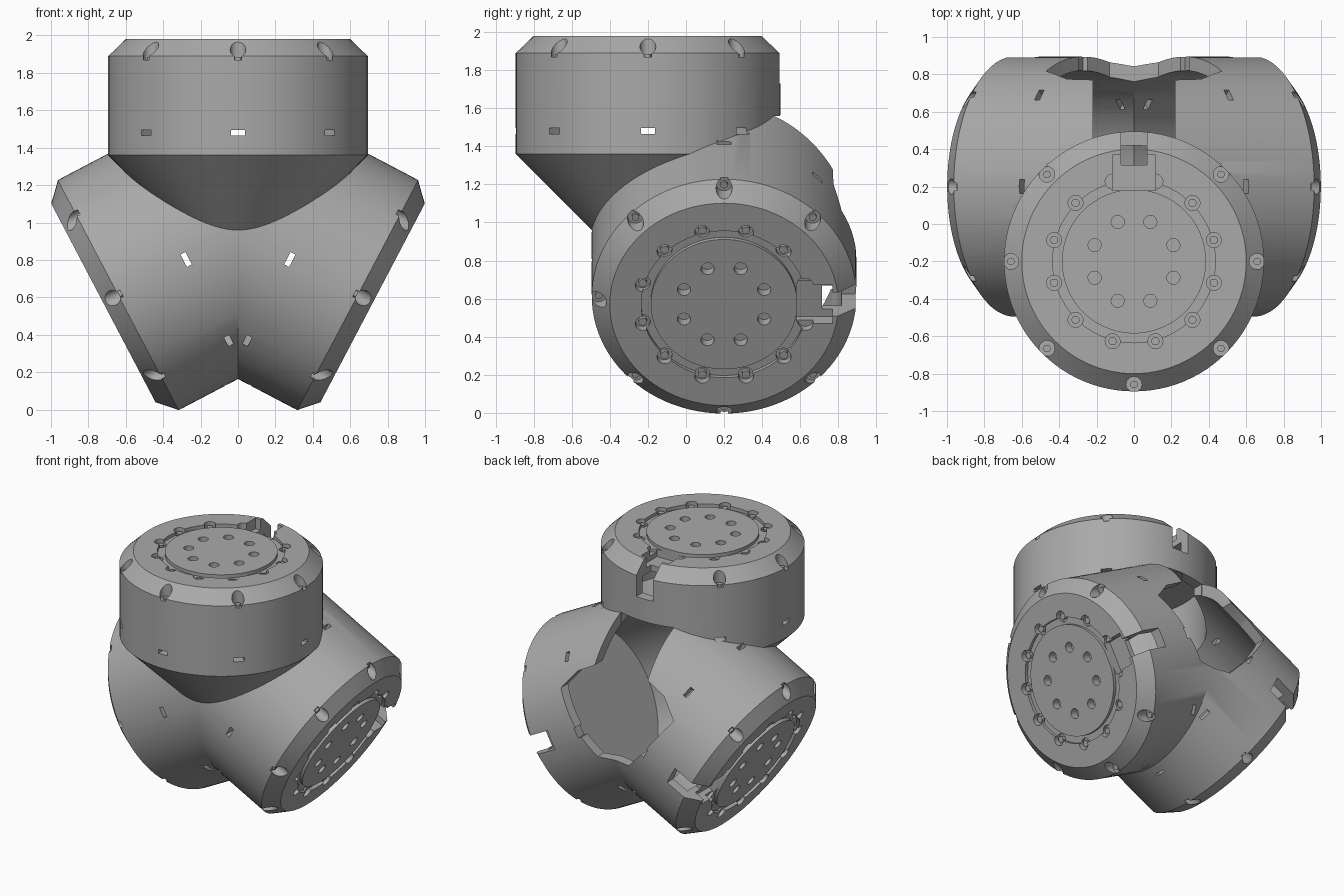
import bpy, bmesh
from math import cos, sin, tau, radians
from mathutils import Matrix, Vector

if "Cube" in bpy.data.objects:
    bpy.data.objects.remove(bpy.data.objects["Cube"])

R, R_IN, SEG = 0.695, 0.62, 96
grey = bpy.data.materials.new("housing grey")
grey.use_nodes = True
grey.diffuse_color = (0.4, 0.4, 0.4, 1)
grey.node_tree.nodes["Principled BSDF"].inputs["Base Color"].default_value = (0.4, 0.4, 0.4, 1)

# Local frames of the three round sockets: z points outwards from the end face
TILT = radians(117.7)
TOP = Matrix.Translation((0, -0.2, 1.98))
LEFT = Matrix.Translation((0.72, 0.2, 0.57)) @ Matrix.Rotation(TILT, 4, 'Y')
RIGHT = Matrix.Translation((-0.72, 0.2, 0.57)) @ Matrix.Rotation(-TILT, 4, 'Y')


def finish(bm, name):
    bmesh.ops.recalc_face_normals(bm, faces=bm.faces)
    mesh = bpy.data.meshes.new(name)
    bm.to_mesh(mesh)
    bm.free()
    mesh.materials.append(grey)
    obj = bpy.data.objects.new(name, mesh)
    bpy.context.collection.objects.link(obj)
    return obj


def lathe(bm, profile, frame, ring=False):
    rows = [[bm.verts.new(frame @ Vector((r * cos(tau * i / SEG), r * sin(tau * i / SEG), z)))
             for i in range(SEG)] for r, z in profile]
    pairs = list(zip(rows, rows[1:])) + ([(rows[-1], rows[0])] if ring else [])
    for a, b in pairs:
        for i in range(SEG):
            j = (i + 1) % SEG
            bm.faces.new((a[i], a[j], b[j], b[i]))
    if not ring:
        bm.faces.new(rows[0])
        bm.faces.new(rows[-1])


def half_pair(profile, name):
    # One tilted barrel trimmed at the centre plane, then mirrored and welded
    bm = bmesh.new()
    lathe(bm, profile, LEFT)
    bmesh.ops.bisect_plane(bm, geom=bm.verts[:] + bm.edges[:] + bm.faces[:],
                           plane_co=(0, 0, 0), plane_no=(1, 0, 0), clear_inner=True)
    bmesh.ops.mirror(bm, geom=bm.verts[:] + bm.edges[:] + bm.faces[:], axis='X', merge_dist=0.0005)
    bmesh.ops.remove_doubles(bm, verts=bm.verts, dist=0.0002)
    return finish(bm, name)


def prism(outline, y0, y1, name):
    bm = bmesh.new()
    pts = outline + [(-x, z) for x, z in reversed(outline)]
    face = bm.faces.new([bm.verts.new((x, y0, z)) for x, z in pts])
    out = bmesh.ops.extrude_face_region(bm, geom=[face])["geom"]
    bmesh.ops.translate(bm, vec=(0, y1 - y0, 0),
                        verts=[v for v in out if isinstance(v, bmesh.types.BMVert)])
    return finish(bm, name)


def peg(bm, frame, radius, angle, r, z0, z1, seg=20):
    place = Matrix.Rotation(angle, 4, 'Z') @ Matrix.Translation((radius, 0, (z0 + z1) / 2))
    bmesh.ops.create_cone(bm, cap_ends=True, segments=seg, radius1=r, radius2=r,
                          depth=z1 - z0, matrix=frame @ place)


def block(bm, frame, centre, size):
    bmesh.ops.create_cube(bm, size=1, matrix=frame @ Matrix.Translation(centre)
                          @ Matrix.Diagonal((*size, 1)))


def boolean(target, tool, operation):
    mod = target.modifiers.new(operation, 'BOOLEAN')
    mod.operation, mod.object, mod.solver = operation, tool, 'EXACT'
    bpy.context.view_layer.objects.active = target
    bpy.ops.object.modifier_apply(modifier=mod.name)
    bpy.data.objects.remove(tool)


# Two tilted barrels with a chamfered end
housing = half_pair([(0.6, 0), (R, -0.09), (R, -1.6)], "housing")

# Rear cable opening between the barrels
boolean(housing, prism([(0, 0.68), (0.13, 0.65), (0.27, 0.8), (0.47, 1.06), (0.36, 1.2),
                        (0.22, 1.28), (0.22, 1.95), (0, 1.95)][1:-1],
                       0.35, 1.2, "opening_cutter"), 'DIFFERENCE')

# Upright barrel with a conical skirt
bm = bmesh.new()
lathe(bm, [(0.6, 0), (R, -0.09), (R, -0.62), (0.235, -1.08)], TOP)
boolean(housing, finish(bm, "upper_barrel"), 'UNION')
boolean(housing, prism([(0.215, 0.9), (0.215, 1.56)], 0.1, 1.0, "rear_cutter"), 'DIFFERENCE')

# Hollow interior
boolean(housing, half_pair([(R_IN, -0.12), (R_IN, -1.6)], "barrel_cavity"), 'DIFFERENCE')
bm = bmesh.new()
lathe(bm, [(R_IN, -0.125), (R_IN, -0.6), (0.2, -1.02)], TOP)
boolean(housing, finish(bm, "upper_cavity"), 'DIFFERENCE')

STEP8 = [tau * k / 8 for k in range(8)]
for frame in (TOP, LEFT, RIGHT):
    # Groove around the rotor disc
    bm = bmesh.new()
    lathe(bm, [(0.385, 0.05), (0.435, 0.05), (0.435, -0.025), (0.385, -0.025)], frame, ring=True)
    boolean(housing, finish(bm, "groove_cutter"), 'DIFFERENCE')

    # Bolt holes, screw pockets and side slits
    bm = bmesh.new()
    for a in STEP8:
        peg(bm, frame, 0.228, a + tau / 16, 0.035, -0.06, 0.05)
        if abs(a - tau / 4) > 0.01:
            peg(bm, frame, 0.658, a, 0.042, -0.11, 0.05)
        block(bm, frame @ Matrix.Rotation(a, 4, 'Z'), (0.66, 0, -0.5), (0.2, 0.075, 0.03))
    for k in range(12):
        peg(bm, frame, 0.442, tau * (k + 0.5) / 12, 0.04, -0.045, 0.05)
    boolean(housing, finish(bm, "pocket_cutter"), 'DIFFERENCE')

    # Cable slot: wide shallow pocket, then a deep channel through the rim
    for centre, size in (((0, 0.475, 0), (0.23, 0.19, 0.16)), ((0, 0.64, 0), (0.14, 0.25, 0.5))):
        bm = bmesh.new()
        block(bm, frame, centre, size)
        boolean(housing, finish(bm, "slot_cutter"), 'DIFFERENCE')

# Screws seated in the pockets
bm = bmesh.new()
for frame in (TOP, LEFT, RIGHT):
    for k in range(12):
        if k not in (2, 3):
            peg(bm, frame, 0.442, tau * (k + 0.5) / 12, 0.022, -0.05, -0.02, 12)
    for a in STEP8:
        if abs(a - tau / 4) > 0.01:
            peg(bm, frame, 0.658, a, 0.02, -0.115, -0.095, 12)
screws = finish(bm, "screws")

bpy.ops.object.select_all(action='DESELECT')
for obj in (housing, screws):
    obj.select_set(True)
bpy.context.view_layer.objects.active = housing
bpy.ops.object.shade_smooth_by_angle(angle=radians(30))
